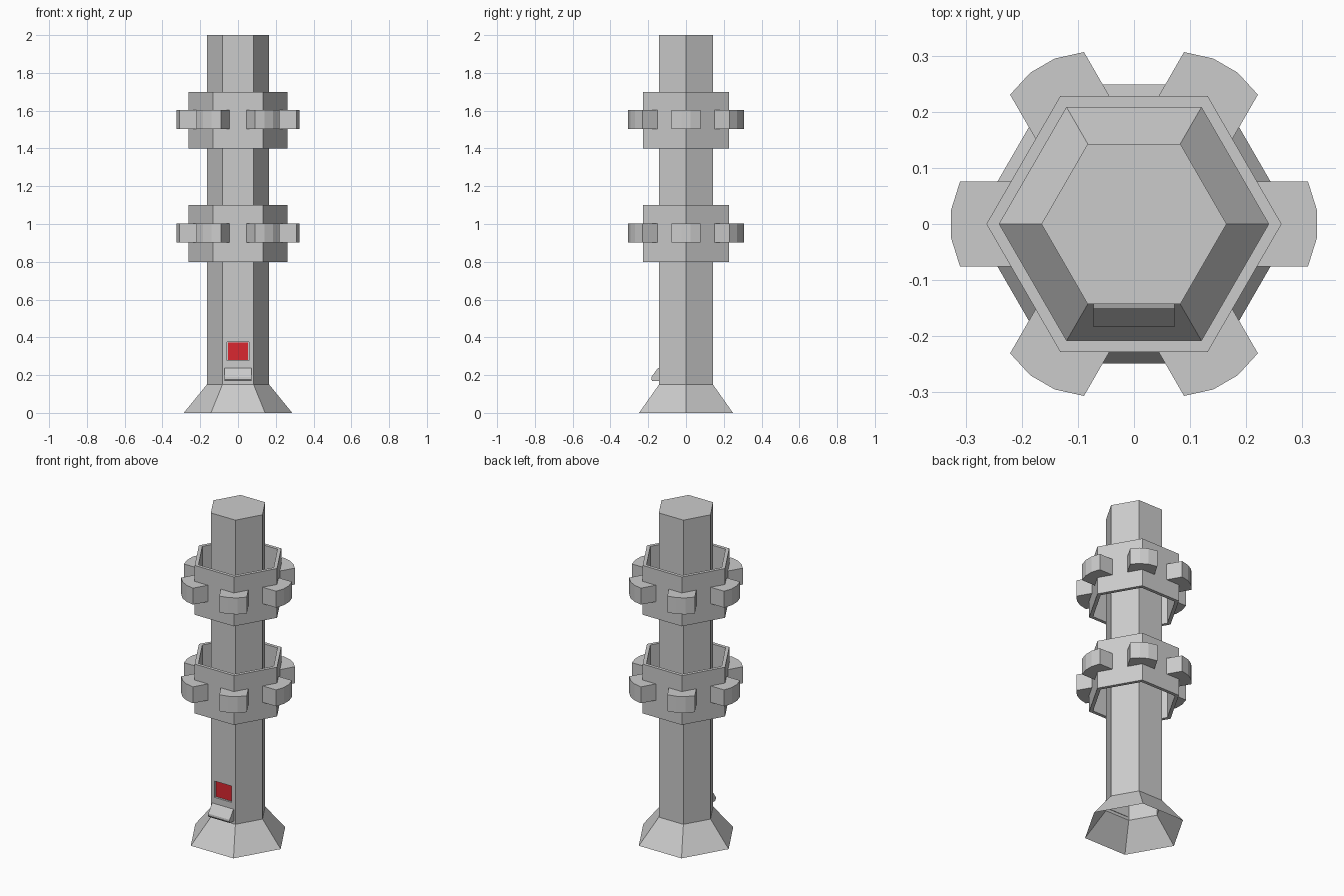
import bpy, bmesh
from math import sin, cos, radians, sqrt

if "Cube" in bpy.data.objects:
    bpy.data.objects.remove(bpy.data.objects["Cube"])

S3 = sqrt(3)


def hexagon(r):
    return [(r * cos(radians(60 * k)), r * sin(radians(60 * k))) for k in range(6)]


def finish(name, bm, mats=()):
    me = bpy.data.meshes.new(name)
    bm.to_mesh(me)
    bm.free()
    for m in mats:
        me.materials.append(m)
    ob = bpy.data.objects.new(name, me)
    bpy.context.collection.objects.link(ob)
    return ob


def bridge(bm, a, b):
    n = len(a)
    return [bm.faces.new((a[i], a[(i + 1) % n], b[(i + 1) % n], b[i])) for i in range(n)]


def ring(bm, pts, z):
    return [bm.verts.new((x, y, z)) for x, y in pts]


grey = bpy.data.materials.new("grey")
grey.diffuse_color = (0.6, 0.6, 0.6, 1)
grey.use_nodes = True
grey.node_tree.nodes["Principled BSDF"].inputs["Base Color"].default_value = grey.diffuse_color
red = bpy.data.materials.new("red")
red.diffuse_color = (0.7, 0.02, 0.03, 1)
red.use_nodes = True
red.node_tree.nodes["Principled BSDF"].inputs["Base Color"].default_value = red.diffuse_color

# Hexagonal pole with flared, open-bottomed foot
bm = bmesh.new()
foot = ring(bm, hexagon(0.287), 0)
neck = ring(bm, hexagon(0.165), 0.15)
top = ring(bm, hexagon(0.165), 2)
bridge(bm, foot, neck)
walls = bridge(bm, neck, top)
bm.faces.new(top)

# Recess for the display in the front wall
outline = list(walls[4].verts)
bm.faces.remove(walls[4])
y = -0.165 * S3 / 2
rect = [(-0.057, 0.277), (0.057, 0.277), (0.057, 0.376), (-0.057, 0.376)]
opening = [bm.verts.new((x, y, z)) for x, z in rect]
back = [bm.verts.new((x, y + 0.012, z)) for x, z in rect]
bridge(bm, outline, opening)
bridge(bm, opening, back)
bm.faces.new(back)
finish("pole", bm, [grey])

# Red display panel
bm = bmesh.new()
bmesh.ops.create_cube(bm, size=1)
for v in bm.verts:
    v.co = (v.co.x * 0.106, y + 0.01 + v.co.y * 0.006, 0.3265 + v.co.z * 0.092)
finish("display_panel", bm, [red])

# Sloping hood below the display
bm = bmesh.new()
profile = [(-0.14, 0.24), (-0.15, 0.236), (-0.183, 0.19), (-0.184, 0.178),
           (-0.178, 0.168), (-0.14, 0.168)]
ends = [[bm.verts.new((x, py, pz)) for py, pz in profile] for x in (-0.072, 0.072)]
bridge(bm, *ends)
for e in ends:
    bm.faces.new(e)
bmesh.ops.recalc_face_normals(bm, faces=bm.faces)
finish("hood", bm, [grey])

# Lug outline: wraps a collar corner, with a rounded outer end
W, RO, RI = 0.076, 0.263, 0.24
lug = [(RO - 0.008, 0), (RO - 0.008 - W / S3, -W), (0.31, -W), (0.326, -0.025),
       (0.326, 0.025), (0.31, W), (RO - 0.008 - W / S3, W)]


def collar(name, z0):
    # Hollow hexagonal sleeve
    bm = bmesh.new()
    loops = [ring(bm, hexagon(r), z) for r, z in
             ((RO, z0), (RO, z0 + 0.3), (RI, z0 + 0.3), (RI, z0))]
    for i in range(4):
        bridge(bm, loops[i], loops[(i + 1) % 4])
    bmesh.ops.recalc_face_normals(bm, faces=bm.faces)
    finish(name, bm, [grey])
    # Six lugs on the corners
    bm = bmesh.new()
    for k in range(6):
        c, s = cos(radians(60 * k)), sin(radians(60 * k))
        pts = [(x * c - yy * s, x * s + yy * c) for x, yy in lug]
        lo, hi = ring(bm, pts, z0 + 0.103), ring(bm, pts, z0 + 0.203)
        bridge(bm, lo, hi)
        bm.faces.new(lo)
        bm.faces.new(hi)
    bmesh.ops.recalc_face_normals(bm, faces=bm.faces)
    finish(name + "_lugs", bm, [grey])


collar("lower_collar", 0.8)
collar("upper_collar", 1.4)
